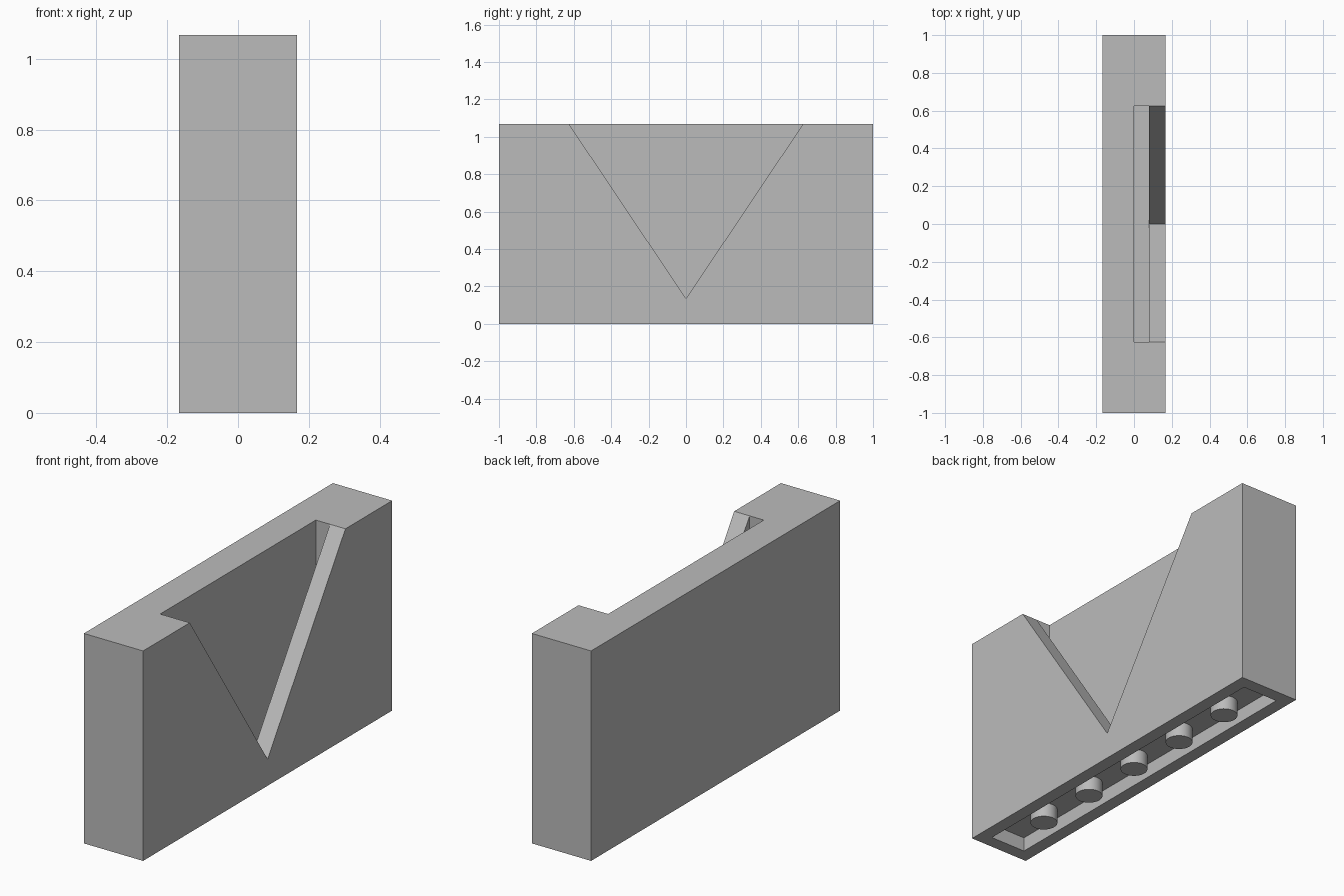
import bpy
import bmesh
from mathutils import Vector

cube = bpy.data.objects.get("Cube")
if cube:
    bpy.data.objects.remove(cube, do_unlink=True)

WIDTH, LENGTH, HEIGHT = 0.333, 2.0, 1.067
HALF_W = WIDTH / 2
WALL = 0.067            # rim around the underside recess
RECESS = 0.072          # depth of the underside recess
V_HALF, V_TIP = 0.625, 0.135
SLOT_X = 0.08           # inner face of the panel with the V opening

grey = bpy.data.materials.new("light grey")
grey.use_nodes = True
color = (0.5, 0.5, 0.5, 1)
grey.diffuse_color = color
grey.node_tree.nodes["Principled BSDF"].inputs["Base Color"].default_value = color


def prism(name, profile, x0, x1):
    """Extrude a closed (y, z) profile from x0 to x1."""
    bm = bmesh.new()
    face = bm.faces.new([bm.verts.new((x0, y, z)) for y, z in profile])
    out = bmesh.ops.extrude_face_region(bm, geom=[face])
    moved = [v for v in out["geom"] if isinstance(v, bmesh.types.BMVert)]
    bmesh.ops.translate(bm, verts=moved, vec=Vector((x1 - x0, 0, 0)))
    bmesh.ops.recalc_face_normals(bm, faces=bm.faces)
    mesh = bpy.data.meshes.new(name)
    bm.to_mesh(mesh)
    bm.free()
    mesh.materials.append(grey)
    obj = bpy.data.objects.new(name, mesh)
    bpy.context.collection.objects.link(obj)
    return obj


def rect(half, z0, z1):
    return [(-half, z0), (half, z0), (half, z1), (-half, z1)]


def cut(target, cutter):
    cutter.hide_render = True
    mod = target.modifiers.new("cut", "BOOLEAN")
    mod.operation = "DIFFERENCE"
    mod.solver = "EXACT"
    mod.object = cutter
    bpy.context.view_layer.objects.active = target
    bpy.ops.object.modifier_apply(modifier=mod.name)
    bpy.data.objects.remove(cutter, do_unlink=True)


# Main block
body = prism("body", rect(LENGTH / 2, 0, HEIGHT), -HALF_W, HALF_W)

# Rectangular slot behind the front panel, open at the top
cut(body, prism("slot_cutter", rect(V_HALF, V_TIP - 0.002, HEIGHT + 0.1), 0, SLOT_X))

# V-shaped opening in the panel, carried past the top edge
over = 1.1
top_z = V_TIP + (HEIGHT - V_TIP) * over
v_profile = [(0, V_TIP), (V_HALF * over, top_z), (-V_HALF * over, top_z)]
cut(body, prism("v_cutter", v_profile, SLOT_X - 0.03, HALF_W + 0.1))

# Shallow recess in the underside
inner = HALF_W - WALL
cut(body, prism("recess_cutter", rect(LENGTH / 2 - WALL, -0.1, RECESS), -inner, inner))

# Row of pins inside the recess
pin_top = RECESS + 0.01
for i in range(5):
    bpy.ops.mesh.primitive_cylinder_add(
        vertices=32, radius=0.064, depth=pin_top,
        location=(0, (i - 2) * LENGTH / 6, pin_top / 2))
    pin = bpy.context.object
    pin.name = f"underside_pin_{i + 1}"
    pin.data.materials.append(grey)
    bpy.ops.object.shade_smooth_by_angle()
